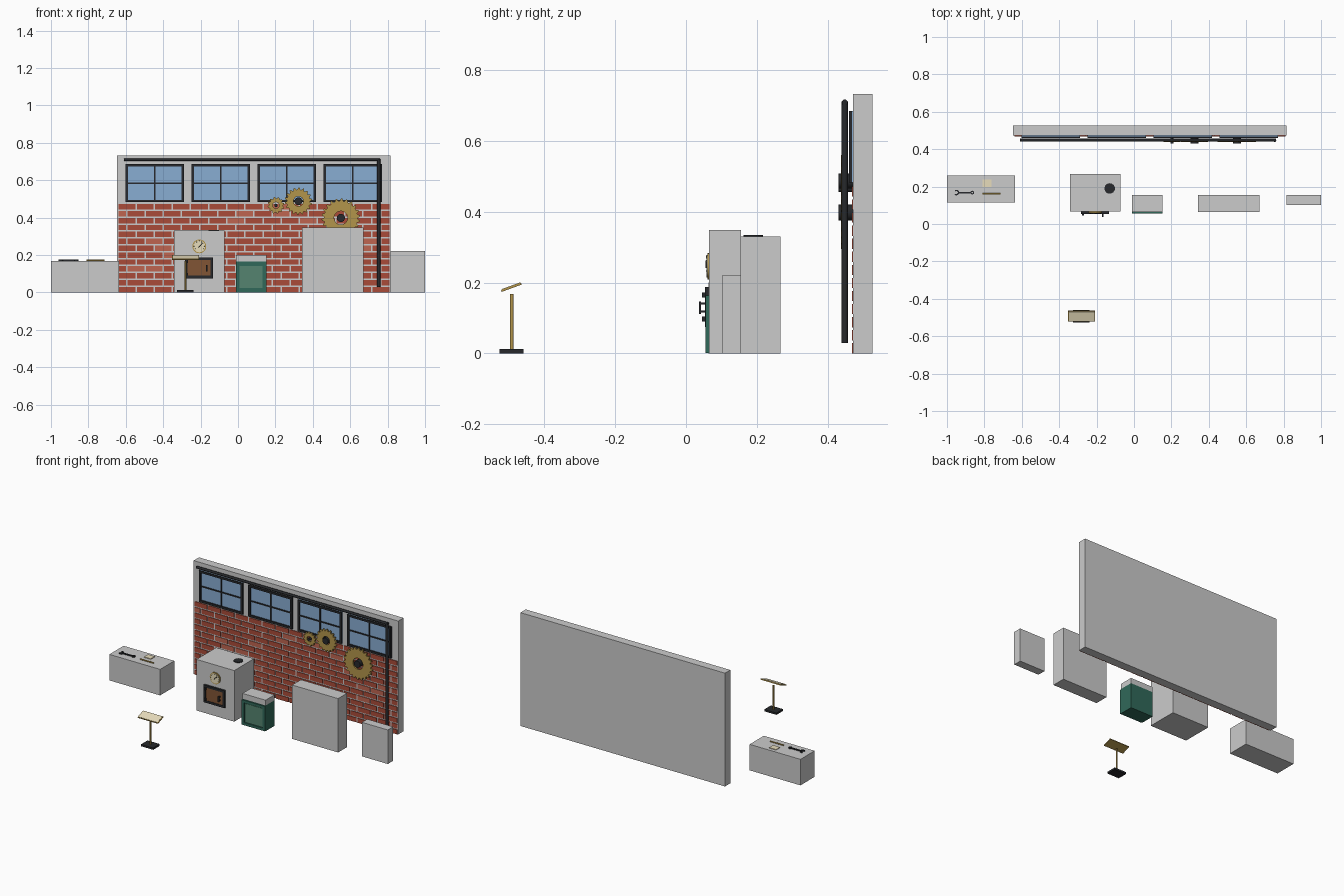
import bpy, bmesh, math, random
from mathutils import Matrix, Vector

if "Cube" in bpy.data.objects:
    bpy.data.objects.remove(bpy.data.objects["Cube"])

random.seed(4)


def mat(name, r, g, b):
    m = bpy.data.materials.new(name)
    m.diffuse_color = (r, g, b, 1)
    m.use_nodes = True
    m.node_tree.nodes["Principled BSDF"].inputs["Base Color"].default_value = m.diffuse_color
    return m


IRON = mat("iron", 0.02, 0.022, 0.025)
BRASS = mat("brass", 0.45, 0.3, 0.07)
CREAM = mat("cream", 0.8, 0.72, 0.5)
GLASS = mat("glass", 0.25, 0.42, 0.65)
GREEN = mat("dark_green", 0.03, 0.14, 0.1)
PANEL = mat("light_green", 0.09, 0.23, 0.16)
COPPER = mat("copper", 0.22, 0.09, 0.035)
BRICK = mat("brick", 0.4, 0.07, 0.04)
BRICK2 = mat("pale_brick", 0.52, 0.13, 0.08)


def finish(name, bm, material=None):
    bmesh.ops.recalc_face_normals(bm, faces=bm.faces)
    me = bpy.data.meshes.new(name)
    bm.to_mesh(me)
    bm.free()
    ob = bpy.data.objects.new(name, me)
    bpy.context.collection.objects.link(ob)
    if material:
        me.materials.append(material)
    return ob


def add_box(bm, x0, x1, y0, y1, z0, z1):
    m = Matrix.Translation(((x0 + x1) / 2, (y0 + y1) / 2, (z0 + z1) / 2))
    bmesh.ops.create_cube(bm, size=1, matrix=m @ Matrix.Diagonal((x1 - x0, y1 - y0, z1 - z0, 1)))


def boxes(name, dims, material=None):
    bm = bmesh.new()
    for d in dims:
        add_box(bm, *d)
    return finish(name, bm, material)


def rod(name, a, b, r, material, seg=16):
    a, b = Vector(a), Vector(b)
    d = b - a
    bm = bmesh.new()
    m = Matrix.Translation((a + b) / 2) @ d.to_track_quat('Z', 'Y').to_matrix().to_4x4()
    bmesh.ops.create_cone(bm, cap_ends=True, segments=seg, radius1=r, radius2=r, depth=d.length, matrix=m)
    for f in bm.faces:
        f.smooth = len(f.verts) == 4
    return finish(name, bm, material)


def frame(x0, x1, y0, y1, z0, z1, t):
    return [(x0, x1, y0, y1, z0, z0 + t), (x0, x1, y0, y1, z1 - t, z1),
            (x0, x0 + t, y0, y1, z0 + t, z1 - t), (x1 - t, x1, y0, y1, z0 + t, z1 - t)]


# back wall
F = 0.472
boxes("wall", [(-0.647, 0.815, F, 0.526, 0, 0.732)])

# staggered brick courses
rows, pitch, gap = 13, 0.097, 0.008
common, pale = [], []
h = 0.48 / rows
for r in range(rows):
    x = -0.638 - (pitch / 2 if r % 2 else 0)
    while x < 0.80:
        a, b = max(x, -0.638), min(x + pitch - gap, 0.811)
        (pale if random.random() < 0.08 else common).append((a, b, F - 0.004, F + 0.002, r * h, (r + 1) * h - gap))
        x += pitch
boxes("bricks", common, BRICK)
boxes("pale_bricks", pale, BRICK2)

# row of four windows
for i in range(4):
    x0 = -0.602 + i * 0.353
    x1, z0, z1 = x0 + 0.312, 0.482, 0.685
    xc, zc = (x0 + x1) / 2, (z0 + z1) / 2
    boxes("window_glass", [(x0, x1, F - 0.004, F + 0.001, z0, z1)], GLASS)
    boxes("window_frame", frame(x0, x1, F - 0.012, F, z0, z1, 0.013) +
          [(xc - 0.004, xc + 0.004, F - 0.009, F, z0, z1), (x0, x1, F - 0.009, F, zc - 0.004, zc + 0.004)], IRON)

# pipework
rod("horizontal_pipe", (-0.61, 0.448, 0.709), (0.76, 0.448, 0.709), 0.008, IRON)
rod("vertical_pipe", (0.752, 0.448, 0.03), (0.752, 0.448, 0.712), 0.009, IRON)


# gears: toothed rim with a round hole
def gear(cx, cz, R, root, hole, teeth, hub):
    bm = bmesh.new()
    n = teeth * 4
    rings = []
    for y in (0.438, 0.448):
        for kind in range(2):
            ring = []
            for k in range(n):
                rad = (R if k % 4 in (1, 2) else root) if kind == 0 else hole
                a = 2 * math.pi * k / n
                ring.append(bm.verts.new((cx + rad * math.cos(a), y, cz + rad * math.sin(a))))
            rings.append(ring)
    for p, q in ((0, 1), (1, 3), (3, 2), (2, 0)):
        for k in range(n):
            j = (k + 1) % n
            bm.faces.new((rings[p][k], rings[p][j], rings[q][j], rings[q][k]))
    finish("gear", bm, BRASS)
    rod("gear_hub", (cx, 0.43, cz), (cx, F, cz), hub, IRON)


gear(0.55, 0.398, 0.103, 0.09, 0.036, 22, 0.022)
gear(0.323, 0.487, 0.073, 0.062, 0.026, 18, 0.021)
gear(0.203, 0.465, 0.045, 0.037, 0.017, 12, 0.009)

# furnace with door, gauge and flue
boxes("furnace_body", [(-0.343, -0.073, 0.066, 0.267, 0, 0.33)])
rod("flue_collar", (-0.13, 0.19, 0.328), (-0.13, 0.19, 0.334), 0.028, IRON, 24)
boxes("furnace_door_frame", frame(-0.283, -0.134, 0.053, 0.068, 0.075, 0.187, 0.014), IRON)
boxes("furnace_door", [(-0.272, -0.145, 0.056, 0.067, 0.086, 0.176)], COPPER)
boxes("door_hinges", [(-0.277, -0.266, 0.045, 0.06, z, z + 0.014) for z in (0.09, 0.158)], IRON)
boxes("door_handle", [(-0.172, -0.162, 0.037, 0.043, 0.112, 0.147)] +
      [(-0.17, -0.164, 0.042, 0.058, z, z + 0.006) for z in (0.115, 0.138)], IRON)
rod("gauge_rim", (-0.207, 0.06, 0.246), (-0.207, 0.067, 0.246), 0.037, BRASS, 32)
rod("gauge_face", (-0.207, 0.058, 0.246), (-0.207, 0.061, 0.246), 0.032, CREAM, 32)
rod("gauge_needle", (-0.211, 0.057, 0.242), (-0.19, 0.057, 0.262), 0.002, IRON, 6)
for k in range(9):
    a = math.radians(-30 + k * 30)
    c, s = math.cos(a), math.sin(a)
    rod("gauge_tick", (-0.207 + 0.025 * c, 0.058, 0.246 + 0.025 * s),
        (-0.207 + 0.03 * c, 0.058, 0.246 + 0.03 * s), 0.001, IRON, 4)

# green chest with grey lid
boxes("chest_body", [(-0.012, 0.153, 0.063, 0.155, 0, 0.165)], GREEN)
boxes("chest_lid", [(-0.012, 0.153, 0.063, 0.155, 0.165, 0.2)])
boxes("chest_trim", frame(-0.012, 0.153, 0.055, 0.065, 0.002, 0.163, 0.017), GREEN)
boxes("chest_panel", [(0.009, 0.132, 0.06, 0.066, 0.022, 0.142)], PANEL)

# cabinets and workbench
boxes("tall_cabinet", [(0.341, 0.67, 0.065, 0.155, 0, 0.348)])
boxes("small_cabinet", [(0.815, 1.0, 0.101, 0.155, 0, 0.22)])
boxes("workbench", [(-1.0, -0.637, 0.115, 0.26, 0, 0.168)])

# tools on the bench
boxes("wrench_shaft", [(-0.942, -0.87, 0.164, 0.172, 0.168, 0.175)], IRON)


def bench_ring(name, cx, cy, r_in, r_out, a0, a1, n=16):
    bm = bmesh.new()
    loops = []
    for k in range(n + 1):
        a = math.radians(a0 + (a1 - a0) * k / n)
        loops.append([bm.verts.new((cx + r * math.cos(a), cy + r * math.sin(a), z))
                      for r, z in ((r_in, 0.168), (r_out, 0.168), (r_out, 0.176), (r_in, 0.176))])
    for p, q in zip(loops, loops[1:]):
        for i in range(4):
            j = (i + 1) % 4
            bm.faces.new((p[i], p[j], q[j], q[i]))
    if a1 - a0 < 360:
        bm.faces.new(loops[0])
        bm.faces.new(loops[-1])
    bmesh.ops.remove_doubles(bm, verts=bm.verts, dist=1e-5)
    finish(name, bm, IRON)


bench_ring("wrench_jaw", -0.95, 0.168, 0.008, 0.015, -130, 130)
bench_ring("wrench_ring", -0.864, 0.168, 0.004, 0.01, 0, 360)
boxes("note_pad", [(-0.81, -0.761, 0.197, 0.238, 0.168, 0.172)], CREAM)
rod("brass_rod", (-0.81, 0.161, 0.171), (-0.715, 0.161, 0.171), 0.004, BRASS, 10)

# information stand
boxes("stand_base", [(-0.325, -0.238, -0.526, -0.459, 0, 0.012)], IRON)
rod("stand_post", (-0.281, -0.492, 0.01), (-0.281, -0.492, 0.168), 0.005, BRASS, 12)
tilt = math.radians(20)
for name, z, sx, sy, t, m in (("stand_plate", 0, 0.144, 0.06, 0.006, BRASS),
                              ("stand_sheet", 0.0035, 0.136, 0.054, 0.002, CREAM)):
    ob = boxes(name, [(-sx / 2, sx / 2, -sy / 2, sy / 2, z - t / 2, z + t / 2)], m)
    ob.location = (-0.28, -0.493, 0.187)
    ob.rotation_euler.x = tilt
